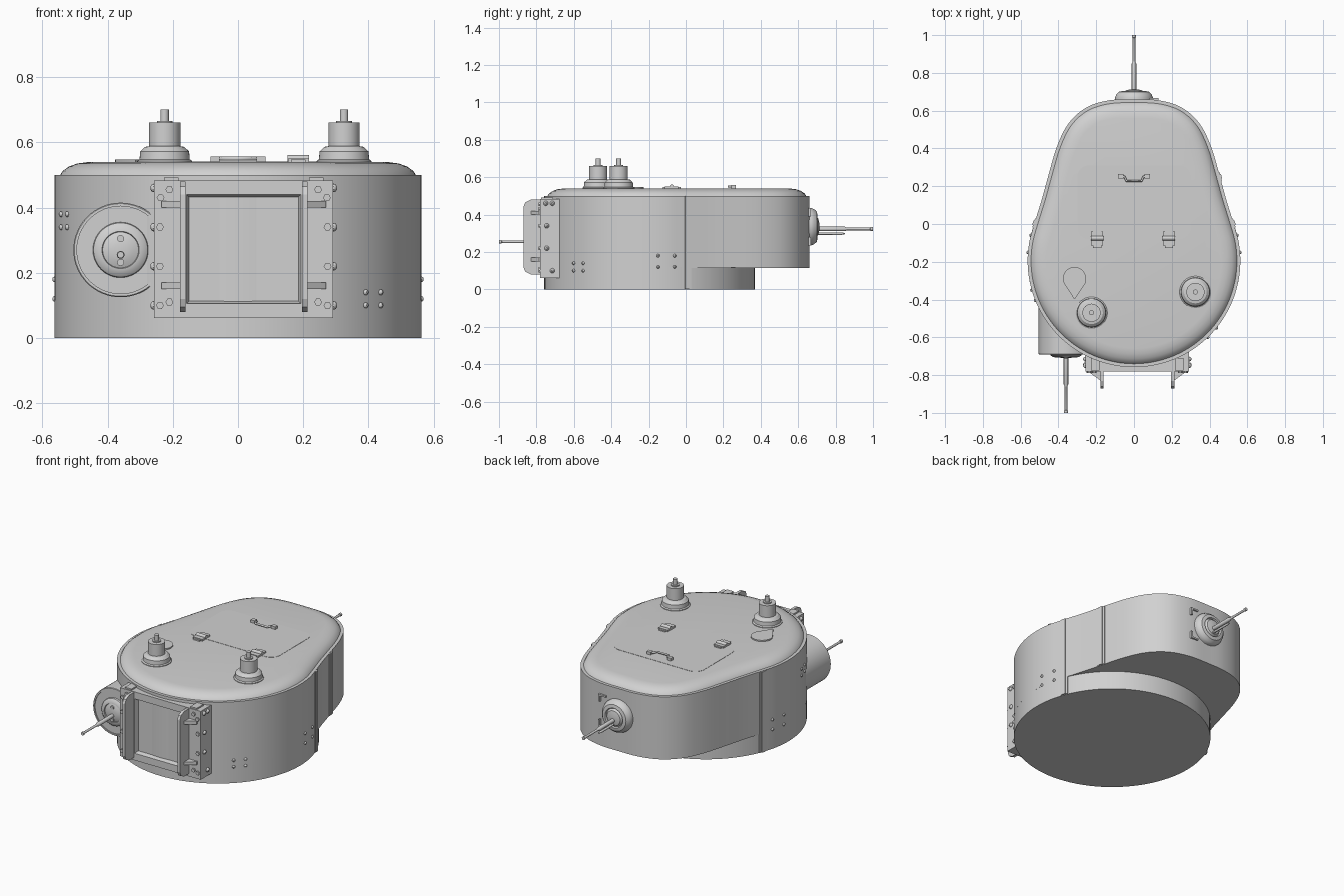
import bpy, bmesh
from math import sin, cos, pi, radians
from mathutils import Matrix, Vector

cube = bpy.data.objects.get("Cube")
if cube:
    bpy.data.objects.remove(cube, do_unlink=True)

grey = bpy.data.materials.new("plain grey")
grey.use_nodes = True
grey.diffuse_color = (0.64, 0.64, 0.64, 1)
grey.node_tree.nodes["Principled BSDF"].inputs["Base Color"].default_value = grey.diffuse_color

CY, R = -0.195, 0.563
FORWARD = Matrix.Rotation(pi / 2, 4, 'X')
BACKWARD = Matrix.Rotation(-pi / 2, 4, 'X')


# ---- helpers ----
def loft(bm, loops, matrix=Matrix()):
    """Skin a stack of equal loops and cap both ends."""
    rings = [[bm.verts.new(matrix @ Vector(p)) for p in loop] for loop in loops]
    n = len(rings[0])
    for a, b in zip(rings, rings[1:]):
        for i in range(n):
            j = (i + 1) % n
            bm.faces.new((a[i], a[j], b[j], b[i]))
    bm.faces.new(rings[0][::-1])
    bm.faces.new(rings[-1])


def circle(r, z, n):
    return [(r * cos(2 * pi * i / n), r * sin(2 * pi * i / n), z) for i in range(n)]


def lathe(bm, profile, loc, rot=Matrix(), n=40):
    loft(bm, [circle(r, z, n) for r, z in profile], Matrix.Translation(loc) @ rot)


def prism(bm, points, z0, z1, matrix=Matrix()):
    loft(bm, [[(x, y, z) for x, y in points] for z in (z0, z1)], matrix)


def box(bm, lo, hi, matrix=Matrix()):
    prism(bm, [(lo[0], lo[1]), (hi[0], lo[1]), (hi[0], hi[1]), (lo[0], hi[1])], lo[2], hi[2], matrix)


def dome(bm, matrix, r=0.009):
    loft(bm, [[matrix @ Vector(p) for p in circle(r * a, r * b, 10)]
              for a, b in ((1, -0.3), (1, 0.2), (0.8, 0.6), (0.35, 0.9))])


def finish(name, bm, smooth=True):
    bmesh.ops.recalc_face_normals(bm, faces=bm.faces)
    mesh = bpy.data.meshes.new(name)
    bm.to_mesh(mesh)
    bm.free()
    mesh.materials.append(grey)
    ob = bpy.data.objects.new(name, mesh)
    bpy.context.collection.objects.link(ob)
    if smooth:
        bpy.ops.object.select_all(action='DESELECT')
        ob.select_set(True)
        bpy.context.view_layer.objects.active = ob
        bpy.ops.object.shade_smooth_by_angle(angle=radians(30))
    return ob


def catmull(pts, steps=4):
    out, n = [], len(pts)
    for i in range(n):
        a, b, c, d = (Vector(pts[(i + k) % n]) for k in (-1, 0, 1, 2))
        for s in range(steps):
            t = s / steps
            out.append(0.5 * (2 * b + (c - a) * t + (2 * a - 5 * b + 4 * c - d) * t**2
                              + (3 * b - a - 3 * c + d) * t**3))
    return out


# ---- hull outline: round front, narrowing bustle at the back ----
arc = [(R * cos(radians(a)), CY + R * sin(radians(a))) for a in range(-80, 23, 10)]
tail = [(0.488, 0.13), (0.455, 0.25), (0.408, 0.41), (0.345, 0.535), (0.25, 0.618), (0.13, 0.655)]
half = arc + tail
outline = catmull([(0, CY - R)] + half + [(0, 0.66)] + [(-x, y) for x, y in half[::-1]])
count = len(outline)
normals = []
for i in range(count):
    t = (outline[(i + 1) % count] - outline[i - 1]).normalized()
    normals.append(Vector((t.y, -t.x)))


def ring(inset, z):
    return [(p.x - n.x * inset, p.y - n.y * inset, z) for p, n in zip(outline, normals)]


def wall(y, side, z):
    """Frame on the side wall: local z points outward, local y points up."""
    for i in range(count):
        a, b = outline[i], outline[(i + 1) % count]
        if a.x > 0.2 and a.y <= y < b.y:
            p = a.lerp(b, (y - a.y) / (b.y - a.y))
            n = Vector((normals[i].x * side, normals[i].y, 0))
            up = Vector((0, 0, 1))
            m = Matrix((up.cross(n), up, n)).transposed().to_4x4()
            return Matrix.Translation((p.x * side, p.y, z)) @ m


bm = bmesh.new()
loft(bm, [ring(d, z) for d, z in ((0, 0.115), (0, 0.5), (0.018, 0.5), (0.025, 0.512),
                                  (0.045, 0.526), (0.07, 0.535), (0.1, 0.539))])
finish("hull", bm)

bm = bmesh.new()
lathe(bm, [(R, 0), (R, 0.12)], (0, CY, 0), n=96)
finish("base_ring", bm)

# ---- side seams and rivets ----
bm = bmesh.new()
for y, side, z0 in ((0.005, 1, 0.0), (0.25, 1, 0.115), (0.005, -1, 0.0)):
    frame = wall(y, side, 0)
    box(bm, (-0.025, z0 + 0.002, -0.01), (0.025, 0.498, 0.004), frame)
    box(bm, (-0.012, z0 + 0.002, -0.01), (0.012, 0.498, 0.009), frame)
finish("side_seams", bm, False)

bm = bmesh.new()
groups = [(1, (-0.6, -0.55), (0.1, 0.14)), (1, (-0.15, -0.06), (0.12, 0.18)),
          (-1, (-0.15, -0.06), (0.12, 0.18)), (-1, (-0.405, -0.35), (0.34, 0.38))]
for side, ys, zs in groups:
    for y in ys:
        for z in zs:
            dome(bm, wall(y, side, z))
finish("wall_rivets", bm)

# ---- roof fittings ----
bm = bmesh.new()
corners = ((0.24, 0.25, 0), (-0.24, 0.25, 90), (-0.24, -0.02, 180), (0.24, -0.02, 270))
prism(bm, [(x + 0.06 * cos(radians(a + s)), y + 0.06 * sin(radians(a + s)))
           for x, y, a in corners for s in range(0, 91, 15)], 0.53, 0.5405)
finish("roof_hatch", bm, False)

bm = bmesh.new()
for x in (-0.195, 0.185):
    box(bm, (x - 0.032, -0.115, 0.53), (x + 0.032, -0.04, 0.55))
    box(bm, (x - 0.022, -0.126, 0.53), (x + 0.022, -0.028, 0.547))
    lathe(bm, [(0.012, -0.033), (0.012, 0.033)], (x, -0.075, 0.549), Matrix.Rotation(pi / 2, 4, 'Y'), 16)
finish("hatch_hinges", bm)

bm = bmesh.new()
for x in (-0.07, 0.07):
    box(bm, (x - 0.014, 0.242, 0.53), (x + 0.014, 0.266, 0.557))
finish("handle_feet", bm, False)
curve = bpy.data.curves.new("hatch_handle", 'CURVE')
curve.dimensions = '3D'
curve.bevel_depth = 0.006
spline = curve.splines.new('POLY')
path = [(-0.07, 0.254), (-0.05, 0.25), (-0.04, 0.228), (0.04, 0.228), (0.05, 0.25), (0.07, 0.254)]
spline.points.add(len(path) - 1)
for point, (x, y) in zip(spline.points, path):
    point.co = (x, y, 0.55, 1)
curve.materials.append(grey)
bpy.context.collection.objects.link(bpy.data.objects.new("hatch_handle", curve))

bm = bmesh.new()
drop = [(-0.315 + 0.062 * cos(radians(a)), -0.29 + 0.062 * sin(radians(a))) for a in range(-25, 206, 11)]
prism(bm, drop + [(-0.315, -0.4)], 0.53, 0.547)
finish("teardrop_cover", bm)

for name, x, y in (("right_periscope", -0.225, -0.47), ("left_periscope", 0.325, -0.36)):
    bm = bmesh.new()
    lathe(bm, [(0.084, 0.53), (0.084, 0.543), (0.077, 0.548), (0.075, 0.572), (0.06, 0.586), (0.048, 0.588),
               (0.048, 0.66), (0.024, 0.66), (0.024, 0.666), (0.013, 0.666), (0.013, 0.7)], (x, y, 0))
    finish(name, bm)

# ---- front plate with recess, rails, gussets and bolts ----
def rect(x0, x1, z0, z1, y):
    return [(x0, y, z0), (x1, y, z0), (x1, y, z1), (x0, y, z1)]


outer, inner, MID = (-0.257, 0.292, 0.062, 0.483), (-0.158, 0.193, 0.105, 0.44), 0.0175
bm = bmesh.new()
loft(bm, [rect(*outer, -0.6), rect(*outer, -0.78), rect(*inner, -0.78),
          rect(-0.15, 0.185, 0.113, 0.432, -0.755)])
finish("front_plate", bm, False)

bm = bmesh.new()
rail = [(-0.77, 0.08), (-0.83, 0.08), (-0.86, 0.095), (-0.87, 0.12), (-0.87, 0.44),
        (-0.86, 0.465), (-0.83, 0.48), (-0.77, 0.48)]
for s in (-1, 1):
    x = MID + s * 0.187
    loft(bm, [[(x + d, y, z) for y, z in rail] for d in (-0.009, 0.009)])
    for z in (0.41, 0.16):
        prism(bm, [(x, -0.775), (x, -0.835), (x + s * 0.065, -0.787), (x + s * 0.065, -0.775)], z - 0.01, z + 0.01)
    box(bm, (x + s * 0.035 - 0.022, -0.775, 0.47), (x + s * 0.035 + 0.022, -0.71, 0.492))
finish("front_rails", bm, False)

bm = bmesh.new()
bolt = [(0.012, -0.004), (0.012, 0.009)]
for s in (-1, 1):
    for dx, z in ((0.228, 0.455), (0.255, 0.43), (0.257, 0.34), (0.257, 0.22), (0.228, 0.11), (0.257, 0.1)):
        lathe(bm, bolt, (MID + s * dx, -0.78, z), FORWARD, 6)
    turn = Matrix.Rotation(s * pi / 2, 4, 'Y')
    for y, z in ((-0.75, 0.46), (-0.715, 0.46), (-0.745, 0.34), (-0.745, 0.22), (-0.715, 0.1)):
        dome(bm, Matrix.Translation((MID + s * 0.2745, y, z)) @ turn, 0.013)
finish("plate_bolts", bm)

# ---- front gun mount ----
bm = bmesh.new()
lathe(bm, [(0.145, -0.39), (0.145, -0.003), (0.142, 0), (0.134, 0), (0.134, -0.006), (0.085, -0.006),
           (0.083, 0.004), (0.07, 0.014), (0.057, 0.016), (0.055, 0.01), (0.04, 0.016), (0.02, 0.02)],
      (-0.36, -0.69, 0.27), FORWARD, 64)
for z in (0.305, 0.232):
    lathe(bm, [(0.011, 0), (0.011, 0.024)], (-0.36, -0.69, z), FORWARD, 12)
finish("front_gun_mount", bm)

barrel = [(0.012, -0.03), (0.012, 0.15), (0.007, 0.16), (0.007, 0.285), (0.01, 0.287), (0.01, 0.3)]
bm = bmesh.new()
lathe(bm, barrel, (-0.36, -0.7, 0.255), FORWARD, 16)
finish("front_gun", bm)

# ---- rear gun mount ----
bm = bmesh.new()
lathe(bm, [(0.1, 0), (0.1, 0.07), (0.094, 0.085), (0.08, 0.1), (0.06, 0.104), (0.055, 0.095),
           (0.045, 0.107), (0.02, 0.113)], (0, 0.6, 0.335), BACKWARD, 48)
finish("rear_gun_mount", bm)

bm = bmesh.new()
lathe(bm, barrel, (0, 0.7, 0.323), BACKWARD, 16)
lathe(bm, [(0.007, -0.02), (0.007, 0.13), (0.003, 0.15)], (0, 0.7, 0.298), BACKWARD, 12)
finish("rear_gun", bm)

bm = bmesh.new()
for z, s in ((0.43, -1), (0.24, 1)):
    box(bm, (0.08, 0.63, z - 0.005), (0.13, 0.668, z + 0.005))
    box(bm, (0.12, 0.63, min(z, z + s * 0.04)), (0.13, 0.668, max(z, z + s * 0.04)))
finish("rear_brackets", bm, False)
